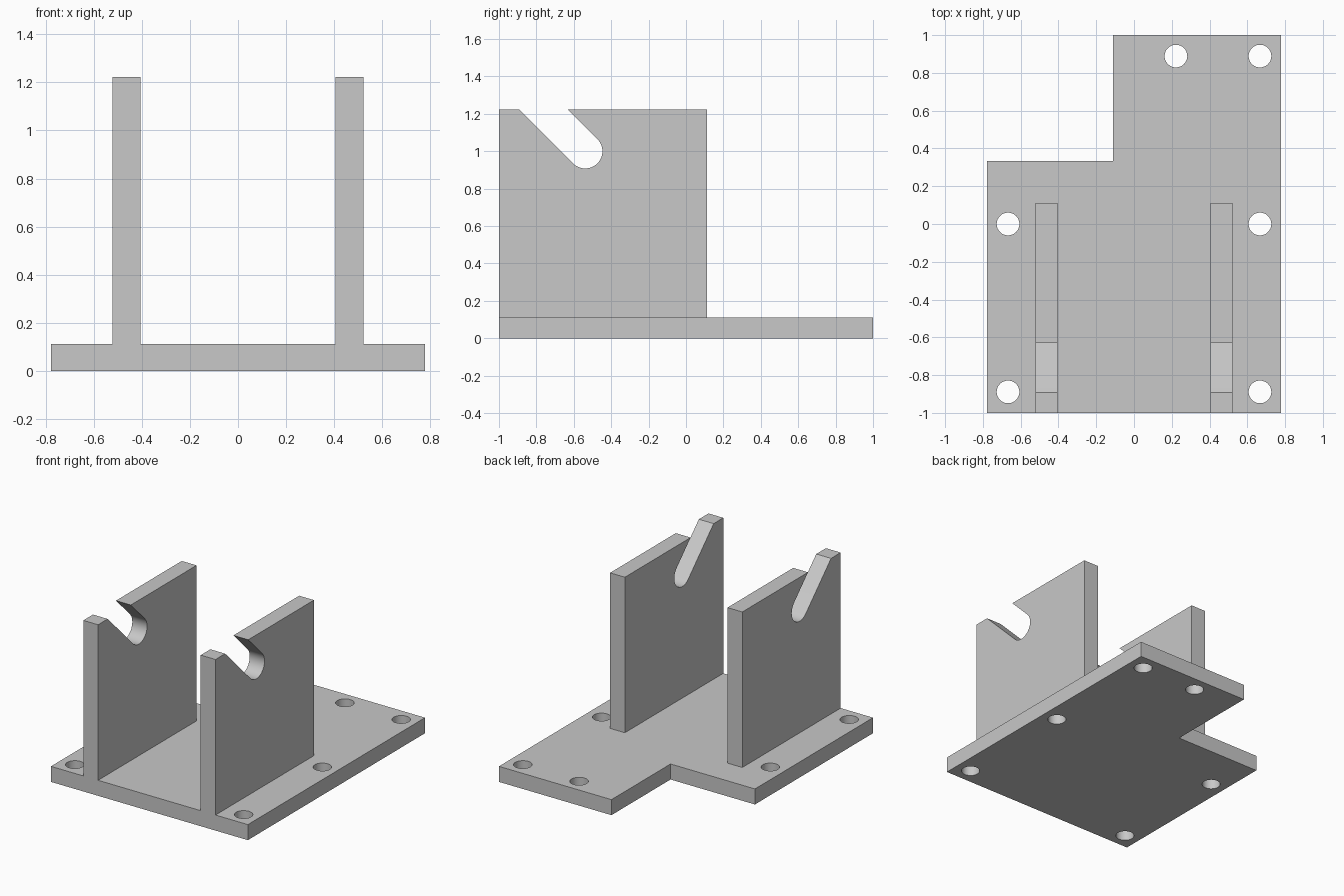
import bpy, bmesh
from math import sin, cos, radians, sqrt
from mathutils import Matrix, Vector

cube = bpy.data.objects.get("Cube")
if cube:
    bpy.data.objects.remove(cube, do_unlink=True)

grey = bpy.data.materials.new("light grey")
grey.use_nodes = True
colour = (0.58, 0.58, 0.58, 1)
grey.diffuse_color = colour
grey.node_tree.nodes["Principled BSDF"].inputs["Base Color"].default_value = colour

THICK, TOP = 0.111, 1.222
HALF_W = 0.778


def add_object(name, bm):
    bmesh.ops.recalc_face_normals(bm, faces=bm.faces)
    mesh = bpy.data.meshes.new(name)
    bm.to_mesh(mesh)
    bm.free()
    mesh.materials.append(grey)
    obj = bpy.data.objects.new(name, mesh)
    bpy.context.collection.objects.link(obj)
    return obj


def prism(name, points, offset):
    """Extrude a closed outline of 3D points along an offset."""
    bm = bmesh.new()
    face = bm.faces.new([bm.verts.new(p) for p in points])
    new = bmesh.ops.extrude_face_region(bm, geom=[face])["geom"]
    verts = [v for v in new if isinstance(v, bmesh.types.BMVert)]
    bmesh.ops.translate(bm, verts=verts, vec=offset)
    return add_object(name, bm)


def select(obj):
    bpy.ops.object.select_all(action="DESELECT")
    obj.select_set(True)
    bpy.context.view_layer.objects.active = obj


# Stepped base plate
outline = [(-HALF_W, -1), (HALF_W, -1), (HALF_W, 1),
           (-0.111, 1), (-0.111, 0.333), (-HALF_W, 0.333)]
base = prism("base_plate", [(x, y, 0) for x, y in outline], (0, 0, THICK))

# Screw holes through the plate
bm = bmesh.new()
for x, y in [(-0.667, -0.889), (0.667, -0.889), (-0.667, 0),
             (0.667, 0), (0.222, 0.889), (0.667, 0.889)]:
    bmesh.ops.create_cone(bm, cap_ends=True, segments=48, radius1=0.06, radius2=0.06,
                          depth=0.4, matrix=Matrix.Translation((x, y, THICK / 2)))
cutter = add_object("hole_cutter", bm)
cutter.hide_render = True
cut = base.modifiers.new("screw_holes", "BOOLEAN")
cut.object = cutter
cut.solver = "EXACT"
select(base)
bpy.ops.object.modifier_apply(modifier=cut.name)
bpy.data.objects.remove(cutter, do_unlink=True)

# Upright walls with a slanted, round-ended slot open at the top front
slot_y, slot_z, radius = -0.539, 1.0, 0.092
mid_y = slot_y - (TOP - slot_z)
half_mouth = radius * sqrt(2)
arc = [(slot_y + radius * cos(radians(a)), slot_z + radius * sin(radians(a)))
       for a in [45 - 180 * i / 24 for i in range(25)]]
profile = [(-1, THICK), (0.111, THICK), (0.111, TOP), (mid_y + half_mouth, TOP),
           *arc, (mid_y - half_mouth, TOP), (-1, TOP)]
WALL = 0.117
walls = [prism(name, [(x - WALL / 2, y, z) for y, z in profile], (WALL, 0, 0))
         for name, x in (("right_wall", -0.464), ("left_wall", 0.464))]

for obj in [base, *walls]:
    select(obj)
    bpy.ops.object.shade_smooth_by_angle(angle=radians(30))
